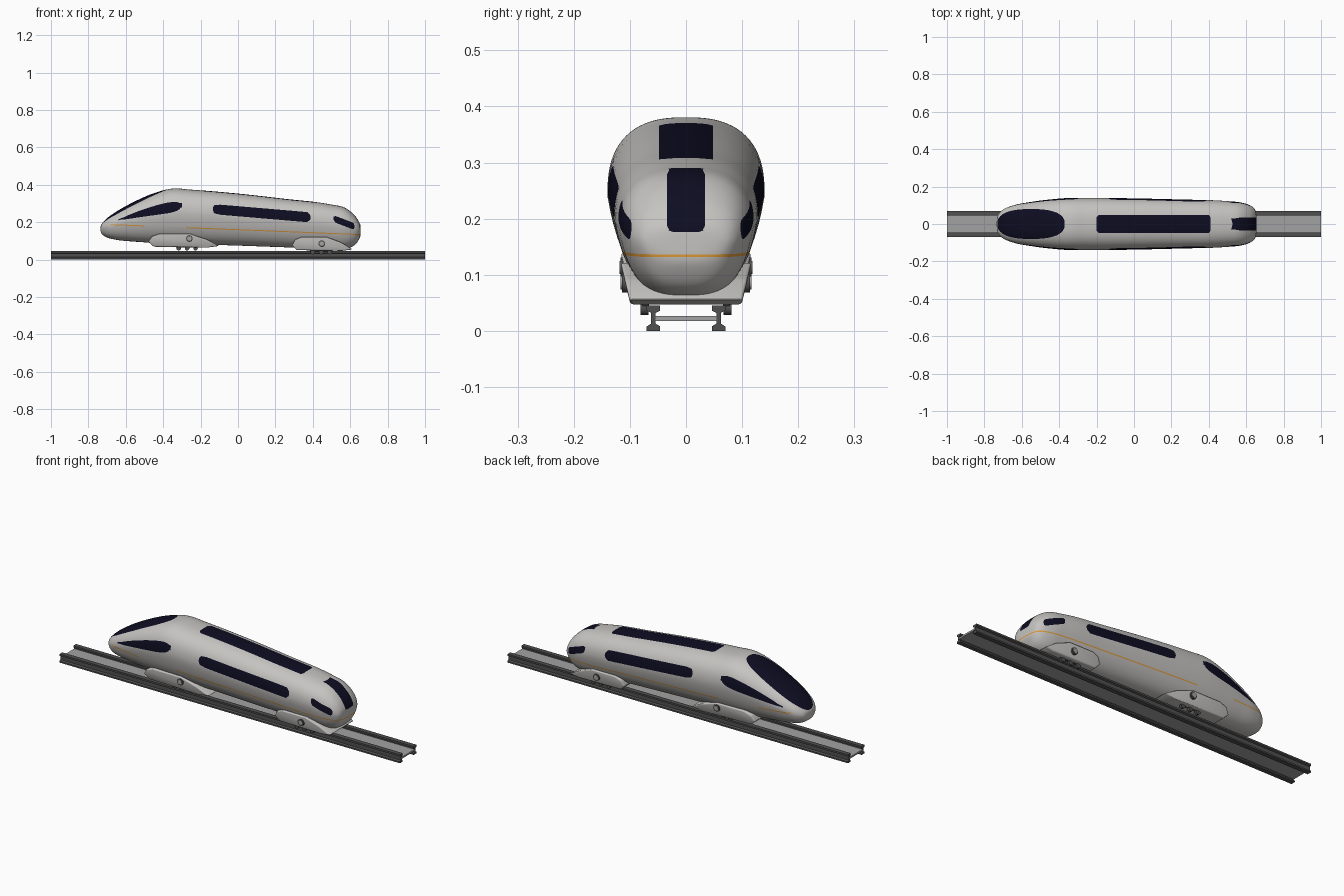
import bpy, bmesh, math
from mathutils import Vector, Matrix

if "Cube" in bpy.data.objects:
    bpy.data.objects.remove(bpy.data.objects["Cube"])


def material(name, *rgb):
    m = bpy.data.materials.new(name)
    m.use_nodes = True
    m.diffuse_color = (*rgb, 1)
    m.node_tree.nodes["Principled BSDF"].inputs["Base Color"].default_value = (*rgb, 1)
    return m


SHELL = material("pale grey shell", 0.56, 0.55, 0.53)
GLASS = material("dark navy glass", 0.004, 0.004, 0.016)
STRIPE = material("orange stripe", 0.75, 0.33, 0.04)
STEEL = material("dark steel", 0.08, 0.08, 0.08)
DECK = material("grey deck", 0.36, 0.36, 0.36)


def finish(bm, name, mats, angle=None):
    bmesh.ops.recalc_face_normals(bm, faces=bm.faces)
    mesh = bpy.data.meshes.new(name)
    bm.to_mesh(mesh)
    bm.free()
    obj = bpy.data.objects.new(name, mesh)
    bpy.context.collection.objects.link(obj)
    for m in mats:
        mesh.materials.append(m)
    if angle:
        bpy.ops.object.select_all(action='DESELECT')
        obj.select_set(True)
        bpy.context.view_layer.objects.active = obj
        bpy.ops.object.shade_smooth_by_angle(angle=math.radians(angle))
    return obj


# ---- body shell: stations of x, bottom, top, half width ----
STATIONS = [Vector(s) for s in (
    (-.735, .165, .165, 0), (-.726, .135, .195, .05), (-.70, .118, .222, .077),
    (-.65, .106, .257, .098), (-.55, .096, .312, .118), (-.45, .09, .355, .131),
    (-.35, .086, .38, .139), (-.25, .083, .374, .14), (0, .075, .353, .137),
    (.25, .066, .325, .131), (.49, .057, .296, .123), (.57, .056, .278, .115),
    (.625, .079, .235, .097), (.648, .11, .2, .075), (.656, .158, .158, 0))]


def station(t):
    """Smooth interpolation through the stations, with chord based tangents."""
    i = min(int(t), len(STATIONS) - 2)
    p, q, f = STATIONS[i], STATIONS[i + 1], t - i
    d = (q - p).length

    def tangent(k):
        if k in (0, len(STATIONS) - 1):
            s = (STATIONS[k + 1] - STATIONS[k]) if k == 0 else (STATIONS[k] - STATIONS[k - 1])
            s = s.copy()
            s.x *= 0.2
            return s.normalized()
        a, b, c = STATIONS[k - 1:k + 2]
        u, v = (b - a).length, (c - b).length
        return ((b - a) / u * v + (c - b) / v * u) / (u + v)
    return (p * (2*f**3 - 3*f**2 + 1) + q * (3*f**2 - 2*f**3)
            + tangent(i) * d * (f**3 - 2*f**2 + f) + tangent(i + 1) * d * (f**3 - f**2))


def power(c, e):
    return math.copysign(abs(c) ** e, c)


def ring(t, count=72):
    x, bottom, top, w = station(t)
    mid = bottom + .55 * (top - bottom)
    for k in range(count):
        a = math.tau * k / count
        c, s = math.cos(a), math.sin(a)
        if s >= 0:
            yield x, w * power(c, .78), mid + (top - mid) * s ** .82
        else:
            drop = abs(s) ** .72
            yield x, w * power(c, .72) * (1 - .2 * drop), mid - (mid - bottom) * drop


body = bmesh.new()
steps = (len(STATIONS) - 1) * 8
rings = [[body.verts.new(p) for p in ring(j / 8)] for j in range(steps + 1)]
for a, b in zip(rings, rings[1:]):
    for k in range(len(a)):
        n = (k + 1) % len(a)
        body.faces.new((a[k], a[n], b[n], b[k]))
bmesh.ops.remove_doubles(body, verts=body.verts, dist=1e-5)


# ---- glazing: cut the shell along the outline where a field changes sign ----
def cut(field, index=None):
    value = {v: field(v.co) + 1e-7 for v in body.verts}
    new = []
    for e in list(body.edges):
        a, b = e.verts
        if value[a] * value[b] < 0:
            new.append(bmesh.utils.edge_split(e, a, value[a] / (value[a] - value[b]))[1])
    bmesh.ops.connect_verts(body, verts=new)
    if index is not None:
        for f in body.faces:
            if field(f.calc_center_median()) > 0:
                f.material_index = index


def rounded(u, v, hu, hv, r):
    """Positive inside a rounded rectangle of half sizes hu, hv."""
    a, b = abs(u) - hu + r, abs(v) - hv + r
    return r - math.hypot(max(a, 0), max(b, 0)) - min(max(a, b), 0)


def windscreen(p):
    e = (abs((p.x + .55) / .18) ** 2.5 + abs(p.y / .08) ** 2.5) - 1
    return min(-.1 * e, p.z - .178)


def roof_window(p):
    return min(rounded(p.x - .105, p.y, .305, .048, .012), p.z - .25)


def rear_window(p):
    return min(rounded(p.y, p.z - .233, .034, .057, .014), p.x - .5)


def side_window(p):
    return rounded(p.x - .127, p.z - .248 + .085 * (p.x - .127), .262, .027, .024)


def rear_side_window(p):
    return rounded(p.x - .567, p.z - .198 + .38 * (p.x - .567), .056, .018, .014)


def front_side_window(p):
    # leaf shape, pointed toward the nose
    s = min(max((p.x + .635) / .335, 0), 1)
    centre = .213 + .105 * s - .03 * s * s
    half = .038 * s ** .6 * (1 - s ** 8) ** .5
    return half - abs(p.z - centre) - .002


for pane in (windscreen, roof_window, rear_window, side_window,
             rear_side_window, front_side_window):
    cut(pane, 1)


# ---- thin waist stripe ----
def waist(p):
    return p.z - .160 + .04 * p.x


cut(lambda p: waist(p) - .0025)
cut(lambda p: waist(p) + .0025)
for f in body.faces:
    c = f.calc_center_median()
    if abs(waist(c)) < .0025 and -.68 < c.x and not -.5 < c.x < -.27:
        f.material_index = 2
finish(body, "body_shell", [SHELL, GLASS, STRIPE], 50)


# ---- helpers for the simple solids ----
def prism(name, outline, place, lo, hi, mat, bevel=0):
    """Extrude an outline; place(u, v, w) maps profile and depth to space."""
    bm = bmesh.new()
    ends = [[bm.verts.new(place(u, v, w)) for u, v in outline] for w in (lo, hi)]
    for end in ends:
        bm.faces.new(end)
    n = len(outline)
    for k in range(n):
        m = (k + 1) % n
        bm.faces.new((ends[0][k], ends[0][m], ends[1][m], ends[1][k]))
    if bevel:
        bmesh.ops.bevel(bm, geom=bm.edges[:], offset=bevel, segments=3,
                        profile=.5, affect='EDGES', clamp_overlap=True)
    return finish(bm, name, [mat], 35)


def box(name, x, y, z, sx, sy, sz, mat, bevel=0):
    outline = [(-sx/2, -sz/2), (sx/2, -sz/2), (sx/2, sz/2), (-sx/2, sz/2)]
    return prism(name, outline, lambda u, v, w: (x + u, y + w, z + v), -sy/2, sy/2, mat, bevel)


def disc(name, x, y, z, r, depth, mat):
    bm = bmesh.new()
    bmesh.ops.create_cone(bm, cap_ends=True, segments=20, radius1=r, radius2=r, depth=depth,
                          matrix=Matrix.Translation((x, y, z)) @ Matrix.Rotation(math.pi/2, 4, 'X'))
    return finish(bm, name, [mat], 35)


# ---- skirts, hub caps and bogies ----
SKIRT = [(-.19, .03), (-.17, .06), (-.13, .074), (.03, .074), (.12, .045),
         (.19, .008), (.13, 0), (-.16, .004)]
for label, x, base, bogie_x, bogie_z, stretch, cap in (
        ("front", -.29, .065, -.272, .063, 1, .113), ("rear", .45, .047, .445, .042, .85, .086)):
    prism(label + "_skirt", SKIRT,
          lambda u, v, w: (x + u * stretch, w * (.099 + .24 * v), base + v), -1, 1, SHELL, .006)
    for side, s in (("right", -1), ("left", 1)):
        tag = f"{label}_{side}_"
        y = s * (.099 + .24 * (cap - base))
        cx = bogie_x + (.012 if label == "front" else .003)
        disc(tag + "hub_ring", cx, y, cap, .018, .012, STEEL)
        disc(tag + "hub_cap", cx, y, cap, .012, .016, DECK)
        box(tag + "bogie_frame", bogie_x, s * .072, bogie_z + .007, .12, .012, .009, STEEL, .002)
        for dx in (-.045, 0, .045):
            disc(tag + "roller", bogie_x + dx, s * .074, bogie_z - .002, .012, .014, STEEL)
    box(label + "_bogie_block", bogie_x, 0, bogie_z + .012, .1, .14, .014, STEEL, .002)

# ---- track: two I section rails joined by a deck ----
HALF = [(.012, 0), (.012, .008), (.004, .013), (.004, .032), (.012, .036), (.012, .045)]
RAIL = HALF + [(-u, v) for u, v in reversed(HALF)]
for side, s in (("right", -1), ("left", 1)):
    prism(side + "_rail", RAIL, lambda u, v, w: (w, s * .058 + u, v), -1, 1, STEEL)
box("track_deck", 0, 0, .022, 2, .112, .009, DECK)
